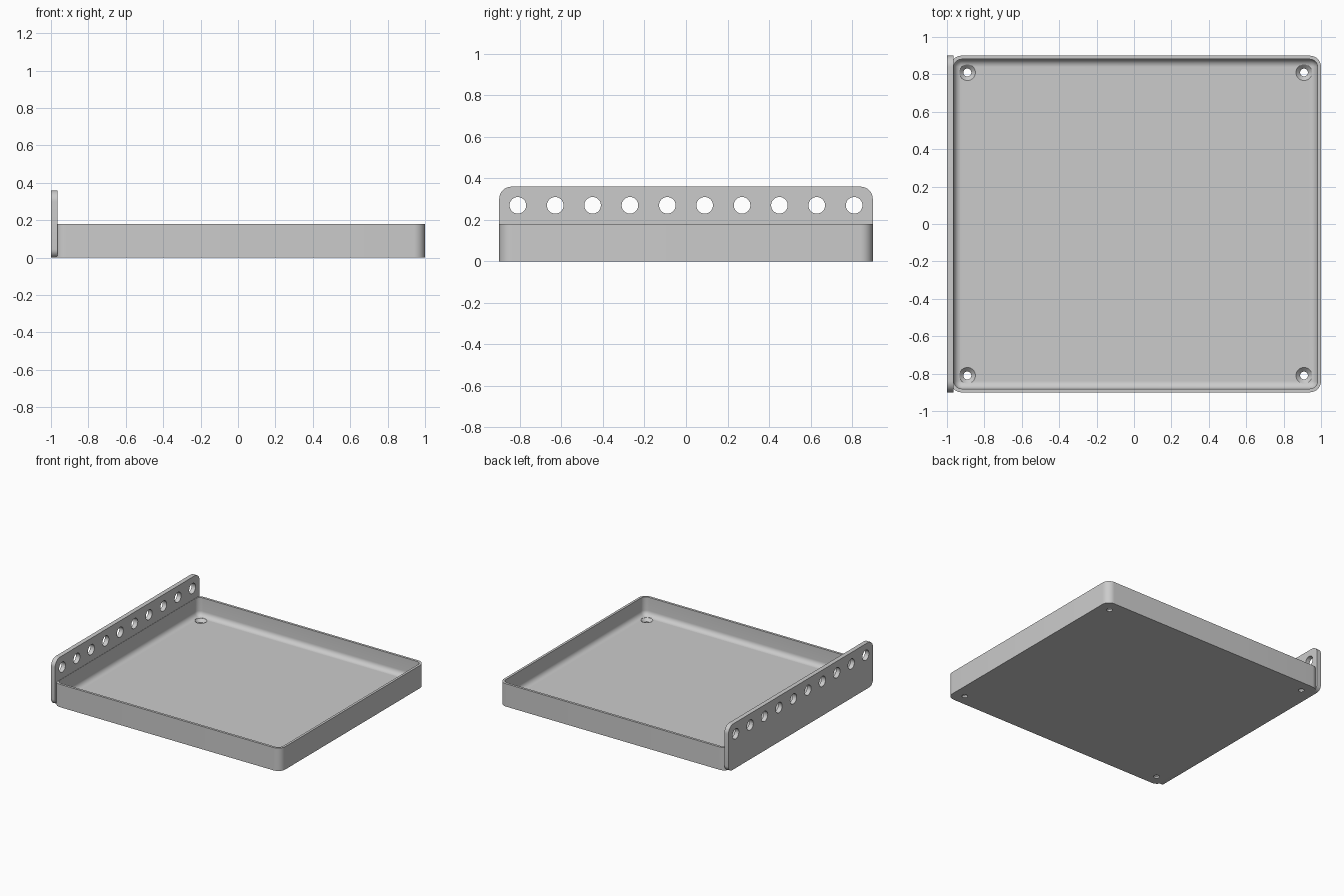
import bpy, bmesh, math
from mathutils import Matrix

if "Cube" in bpy.data.objects:
    bpy.data.objects.remove(bpy.data.objects["Cube"], do_unlink=True)

GREY = (0.6, 0.6, 0.6, 1)
grey = bpy.data.materials.new("light_grey")
grey.use_nodes = True
grey.diffuse_color = GREY
grey.node_tree.nodes["Principled BSDF"].inputs["Base Color"].default_value = GREY


def rounded_rect(half_w, half_h, radii, steps=8):
    """Outline points; radii start at the top right and run anticlockwise."""
    pts = []
    for i, (sx, sy) in enumerate([(1, 1), (-1, 1), (-1, -1), (1, -1)]):
        r = radii[i]
        for k in range(steps + 1):
            a = math.pi / 2 * (i + k / steps)
            pts.append((sx * (half_w - r) + r * math.cos(a),
                        sy * (half_h - r) + r * math.sin(a)))
    return pts


def loft(name, rings):
    """Skin a closed solid through a list of matching rings."""
    bm = bmesh.new()
    loops = [[bm.verts.new(p) for p in ring] for ring in rings]
    for a, b in zip(loops, loops[1:]):
        for i in range(len(a)):
            j = (i + 1) % len(a)
            bm.faces.new((a[i], a[j], b[j], b[i]))
    bm.faces.new(loops[0][::-1])
    bm.faces.new(loops[-1])
    bmesh.ops.recalc_face_normals(bm, faces=bm.faces)
    mesh = bpy.data.meshes.new(name)
    bm.to_mesh(mesh)
    bm.free()
    mesh.materials.append(grey)
    obj = bpy.data.objects.new(name, mesh)
    bpy.context.collection.objects.link(obj)
    return obj


def lathe_ring(cx, cy, r, z, n=32):
    return [(cx + r * math.cos(2 * math.pi * k / n),
             cy + r * math.sin(2 * math.pi * k / n), z) for k in range(n)]


def cut_and_finish(obj, cutters):
    """Subtract each cutter, then smooth the rounded faces."""
    bpy.ops.object.select_all(action="DESELECT")
    bpy.context.view_layer.objects.active = obj
    obj.select_set(True)
    for cutter in cutters:
        cutter.hide_render = True
        mod = obj.modifiers.new("hole", "BOOLEAN")
        mod.operation, mod.solver, mod.object = "DIFFERENCE", "EXACT", cutter
        bpy.ops.object.modifier_apply(modifier=mod.name)
        bpy.data.objects.remove(cutter, do_unlink=True)
    bpy.ops.object.shade_smooth_by_angle(angle=math.radians(30))


# Tray: thin upright walls with a rounded inner foot
CX, HX, HY, TOP, FLOOR = 0.009, 0.991, 0.9, 0.18, 0.036
CORNER, WALL, FILLET = 0.06, 0.019, 0.04


def tray_ring(inset, z):
    r = max(CORNER - inset, 0.001)
    return [(x + CX, y, z) for x, y in
            rounded_rect(HX - inset, HY - inset, [r] * 4)]


rings = [tray_ring(0, 0), tray_ring(0, TOP), tray_ring(WALL, TOP)]
for k in range(9):
    a = math.pi / 2 * k / 8
    rings.append(tray_ring(WALL + FILLET * (1 - math.cos(a)),
                           FLOOR + FILLET * (1 - math.sin(a))))
tray = loft("tray", rings)

# Countersunk screw holes in the tray floor
screw_cutters = []
for sx in (-1, 1):
    for sy in (-1, 1):
        x, y = CX + sx * 0.9, sy * 0.81
        profile = [(0.021, -0.05), (0.021, 0.014), (0.043, FLOOR), (0.043, 0.1)]
        screw_cutters.append(loft("screw_cutter",
                                  [lathe_ring(x, y, r, z) for r, z in profile]))
cut_and_finish(tray, screw_cutters)

# Upright mounting plate on the right edge
outline = rounded_rect(HY, 0.18, [0.06, 0.06, 0.045, 0.045])
plate = loft("mounting_plate",
             [[(x, y, z + 0.18) for y, z in outline] for x in (-1, -0.965)])

# Row of ten round holes along the plate
plate_cutters = []
for i in range(10):
    cutter = loft("plate_cutter", [lathe_ring(0, 0, 0.04, z) for z in (-0.1, 0.1)])
    cutter.data.transform(Matrix.Translation((-0.98, -0.81 + 0.18 * i, 0.27))
                          @ Matrix.Rotation(math.pi / 2, 4, "Y"))
    plate_cutters.append(cutter)
cut_and_finish(plate, plate_cutters)
